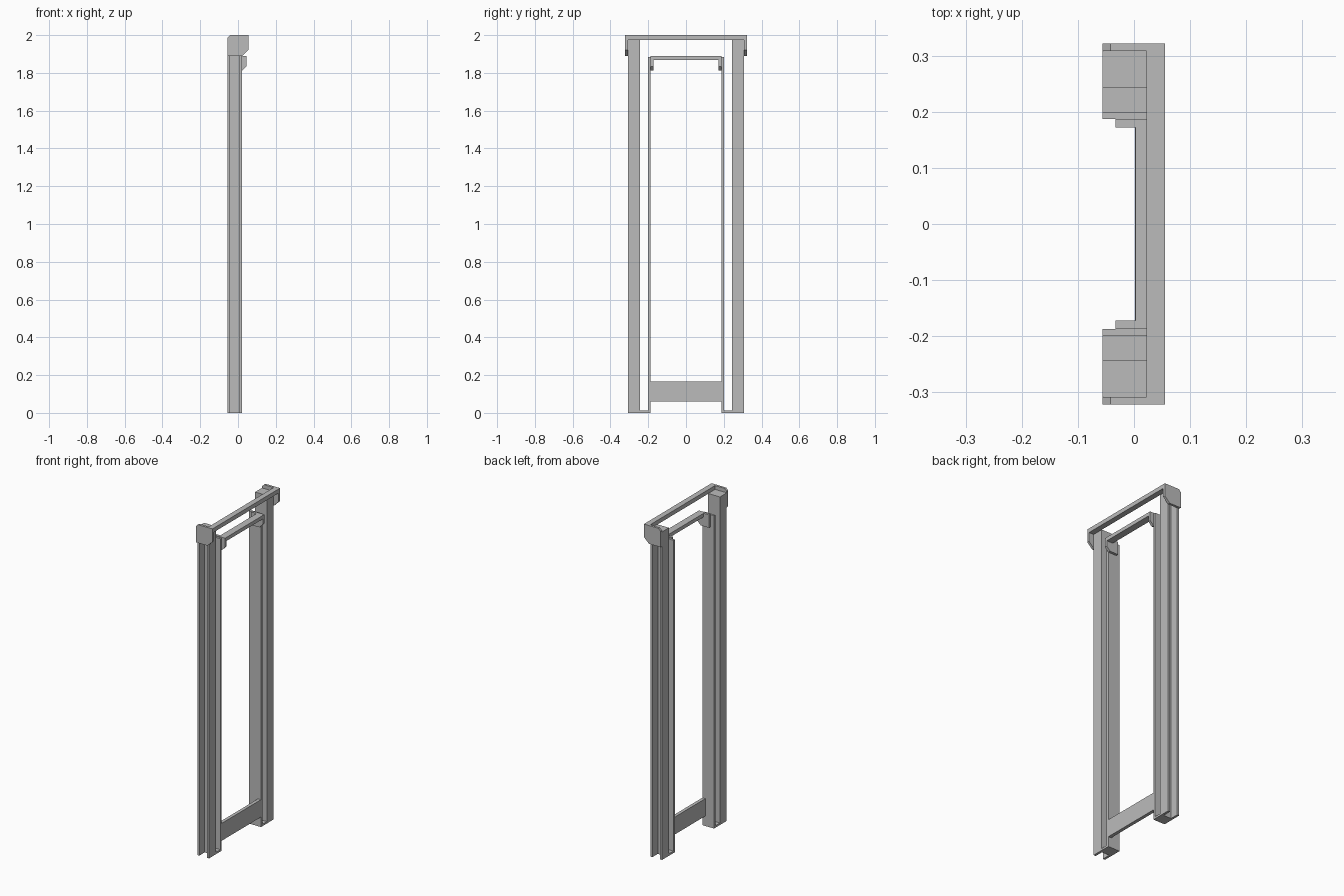
import bpy
import bmesh

if "Cube" in bpy.data.objects:
    bpy.data.objects.remove(bpy.data.objects["Cube"], do_unlink=True)

grey = bpy.data.materials.new("plain grey")
grey.use_nodes = True
grey.diffuse_color = (0.5, 0.5, 0.5, 1)
grey.node_tree.nodes["Principled BSDF"].inputs["Base Color"].default_value = (0.5, 0.5, 0.5, 1)


def prism(name, outline, axis, low, high):
    """Extrude a flat outline along an axis: 'y' uses (x, z), 'z' uses (x, y)."""
    bm = bmesh.new()

    def place(a, b, depth):
        return (a, depth, b) if axis == "y" else (a, b, depth)

    face = bm.faces.new([bm.verts.new(place(a, b, low)) for a, b in outline])
    new = bmesh.ops.extrude_face_region(bm, geom=[face])["geom"]
    shift = (0, high - low, 0) if axis == "y" else (0, 0, high - low)
    bmesh.ops.translate(bm, vec=shift, verts=[v for v in new if isinstance(v, bmesh.types.BMVert)])
    bmesh.ops.recalc_face_normals(bm, faces=bm.faces)
    mesh = bpy.data.meshes.new(name)
    bm.to_mesh(mesh)
    bm.free()
    mesh.materials.append(grey)
    obj = bpy.data.objects.new(name, mesh)
    bpy.context.collection.objects.link(obj)
    return obj


def box(name, x, y, z):
    return prism(name, [(x[0], y[0]), (x[1], y[0]), (x[1], y[1]), (x[0], y[1])], "z", *z)


BACK, FRONT = -0.056, 0.022      # post depth range
WALL = 0.014                     # channel flange thickness
IN, OUT = 0.243, 0.308           # channel post width range
PLATE = (0.187, 0.2)             # inner upright width range

# Channel section, open towards the outside
channel = [(BACK, IN), (FRONT, IN), (FRONT, OUT), (FRONT - WALL, OUT),
           (FRONT - WALL, IN + WALL), (BACK + WALL, IN + WALL),
           (BACK + WALL, OUT), (BACK, OUT)]
# Bracket outlines with cut corners
outer_cap = [(BACK, 1.89), (FRONT, 1.89), (0.055, 1.922), (0.055, 2),
             (BACK + WALL, 2), (BACK, 1.986)]
inner_cap = [(-0.033, 1.812), (FRONT, 1.812), (0.045, 1.835), (0.045, 1.89), (-0.033, 1.89)]

for side, sign in (("left", 1), ("right", -1)):
    parts = [
        prism("channel_post_" + side, channel, "z", 0, 1.965),
        box("post_lid_" + side, (BACK, FRONT), (IN, OUT), (1.965, 1.977)),
        box("inner_upright_" + side, (BACK, FRONT), PLATE, (0, 1.885)),
        box("foot_plate_" + side, (BACK, FRONT), (PLATE[1], IN), (0, 0.012)),
        prism("outer_bracket_" + side, outer_cap, "y", OUT, 0.322),
        prism("inner_bracket_" + side, inner_cap, "y", 0.172, PLATE[0]),
    ]
    # Reflect the parts for the other side
    if sign < 0:
        for part in parts:
            for v in part.data.vertices:
                v.co.y = -v.co.y
            part.data.flip_normals()

# Cross members
box("top_rail", (FRONT, 0.055), (-OUT, OUT), (1.975, 2))
box("inner_rail", (0.003, 0.045), (-0.172, 0.172), (1.868, 1.89))
box("bottom_board", (0.002, FRONT), (-PLATE[0], PLATE[0]), (0.06, 0.165))
